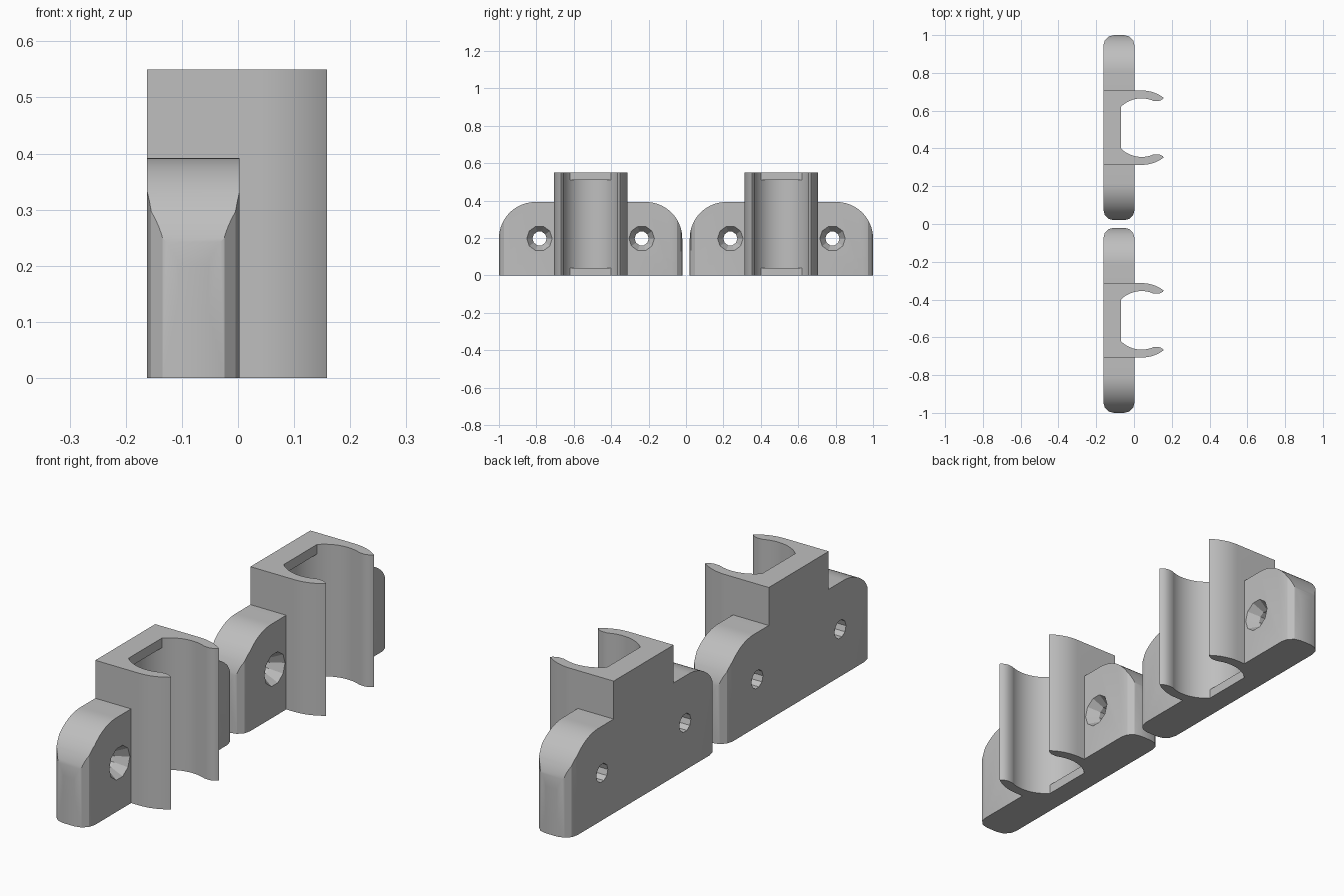
import bpy
import bmesh
from math import cos, sin, radians, degrees, acos, sqrt

cube = bpy.data.objects.get("Cube")
if cube:
    bpy.data.objects.remove(cube, do_unlink=True)

# Main dimensions
BACK, FRONT = -0.162, 0.003
HALF, PLATE_H, CORNER, SHOULDER = 0.49, 0.392, 0.055, 0.195
BODY, BODY_H = 0.197, 0.55
CX, BORE, TIP = 0.04, 0.155, 0.16
LIP_X, LIP_H = -0.07, 0.04
HOLE_Y, HOLE_Z = 0.273, 0.197

grey = bpy.data.materials.new("plain grey")
grey.use_nodes = True
colour = (0.52, 0.52, 0.52, 1)
grey.diffuse_color = colour
grey.node_tree.nodes["Principled BSDF"].inputs["Base Color"].default_value = colour


def arc(cx, cy, r, start, end, steps):
    angles = [radians(start + (end - start) * i / steps) for i in range(steps + 1)]
    return [(cx + r * cos(a), cy + r * sin(a)) for a in angles]


def loft(name, rings):
    """Closed solid through rings of equal point count."""
    bm = bmesh.new()
    loops = [[bm.verts.new(p) for p in ring] for ring in rings]
    n = len(loops[0])
    for a, b in zip(loops, loops[1:]):
        for i in range(n):
            j = (i + 1) % n
            bm.faces.new((a[i], a[j], b[j], b[i]))
    bm.faces.new(loops[0])
    bm.faces.new(loops[-1])
    bmesh.ops.recalc_face_normals(bm, faces=bm.faces)
    mesh = bpy.data.meshes.new(name)
    bm.to_mesh(mesh)
    bm.free()
    mesh.materials.append(grey)
    obj = bpy.data.objects.new(name, mesh)
    bpy.context.collection.objects.link(obj)
    return obj


def prism_z(name, pts, lo, hi):
    return loft(name, [[(x, y, z) for x, y in pts] for z in (lo, hi)])


def combine(target, tool, operation):
    tool.hide_render = True
    mod = target.modifiers.new(operation, "BOOLEAN")
    mod.object, mod.operation, mod.solver = tool, operation, "EXACT"
    bpy.context.view_layer.objects.active = target
    bpy.ops.object.modifier_apply(modifier=mod.name)
    bpy.data.objects.remove(tool, do_unlink=True)


def mirrored(pts):
    return pts + [(x, -y) for x, y in reversed(pts)]


# Mounting plate: rounded plan crossed with a round-shouldered outline
plan = mirrored(arc(BACK + CORNER, HALF - CORNER, CORNER, 180, 90, 3)
                + arc(FRONT - CORNER, HALF - CORNER, CORNER, 90, 0, 3))
clip = prism_z("left_clip", plan, 0, 0.5)
shoulder = arc(HALF - SHOULDER, PLATE_H - SHOULDER, SHOULDER, 0, 90, 20)
outline = [(HALF, 0)] + shoulder + [(-y, z) for y, z in reversed(shoulder)] + [(-HALF, 0)]
combine(clip, loft("outline", [[(x, y, z) for y, z in outline] for x in (-0.3, 0.3)]), "INTERSECT")

# Clip body with curved outer arms
tip_angle = degrees(acos((TIP - CX) / BODY))
body = mirrored([(BACK, BODY)] + arc(CX, 0, BODY, 90, tip_angle, 12))
combine(clip, prism_z("body", body, 0, BODY_H), "UNION")

# Open channel with flared mouth, straight at the back
back_angle = degrees(acos((LIP_X - CX) / BORE))
mouth = [(0.118, 0.141), (0.13, 0.141), (0.142, 0.145), (0.152, 0.151), (0.17, 0.17), (0.3, 0.17)]
channel = mirrored(arc(CX, 0, BORE, back_angle, 66, 20) + mouth)
combine(clip, prism_z("channel", channel, -0.1, 0.7), "DIFFERENCE")

# Deeper round seat between the top and bottom ledges
seat = arc(CX, 0, BORE, back_angle, 360 - back_angle, 20) + [(-0.03, -0.08), (-0.03, 0.08)]
combine(clip, prism_z("seat", seat, LIP_H, BODY_H - LIP_H), "DIFFERENCE")

# Countersunk screw holes
for side in (-1, 1):
    rings = []
    for x, r in ((-0.3, 0.038), (-0.045, 0.038), (FRONT, 0.068), (0.05, 0.068)):
        rings.append([(x, y, z) for y, z in arc(side * HOLE_Y, HOLE_Z, r, 0, 324, 9)])
    combine(clip, loft("screw_hole", rings), "DIFFERENCE")

# Keep curves smooth and corners crisp
bpy.ops.object.select_all(action="DESELECT")
clip.select_set(True)
bpy.context.view_layer.objects.active = clip
bpy.ops.object.shade_smooth_by_angle(angle=radians(20))

# Matching pair in a row
clip.name = "rear_clip"
clip.location.y = 0.51
front_clip = clip.copy()
front_clip.name = "front_clip"
front_clip.location.y = -0.51
bpy.context.collection.objects.link(front_clip)
